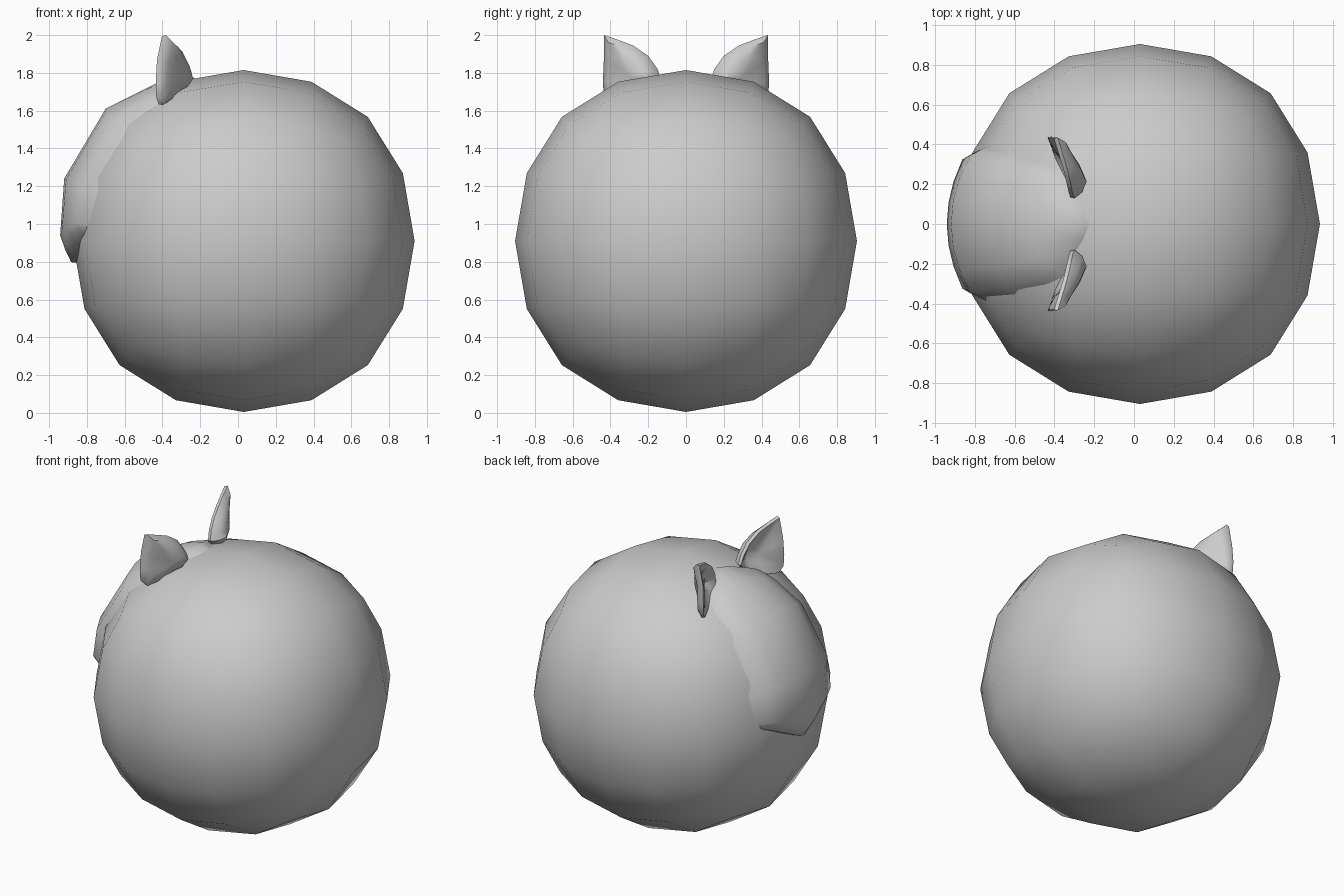
import bpy, bmesh
from math import sin, cos, radians, sqrt
from mathutils import Vector

if "Cube" in bpy.data.objects:
    bpy.data.objects.remove(bpy.data.objects["Cube"])

CENTRE = Vector((0.03, 0, 0.91))

def make_object(name, verts, faces, angle=None):
    mesh = bpy.data.meshes.new(name)
    mesh.from_pydata(verts, [], faces)
    bm = bmesh.new()
    bm.from_mesh(mesh)
    bmesh.ops.recalc_face_normals(bm, faces=bm.faces)
    bm.to_mesh(mesh)
    bm.free()
    obj = bpy.data.objects.new(name, mesh)
    bpy.context.collection.objects.link(obj)
    bpy.ops.object.select_all(action='DESELECT')
    bpy.context.view_layer.objects.active = obj
    obj.select_set(True)
    if angle is None:
        bpy.ops.object.shade_smooth()
    else:
        bpy.ops.object.shade_smooth_by_angle(angle=radians(angle))
    return obj

# Round body: a cube rounded by two subdivision levels
bpy.ops.mesh.primitive_cube_add(size=2.156, location=CENTRE)
body = bpy.context.object
body.name = "body"
sub = body.modifiers.new("rounding", 'SUBSURF')
sub.levels = sub.render_levels = 2
bpy.ops.object.shade_smooth()

# Raised face plate on the -x side
# rows: centre elevation, centre radius, edge elevation, edge radius, half width
rows = [(75, 0.88, 67, 0.87, 0.23),
        (71, 0.93, 63, 0.93, 0.235),
        (60.5, 0.955, 56, 0.945, 0.27),
        (43.8, 1.012, 42, 0.965, 0.32),
        (19.2, 1.006, 19, 0.965, 0.345),
        (1.8, 0.972, 6, 0.955, 0.325),
        (-3.0, 0.945, 4.5, 0.935, 0.32),
        (-7.0, 0.92, 2.5, 0.91, 0.31),
        (-8.0, 0.86, 1.5, 0.86, 0.31)]
steps = [-1, -0.66, -0.33, 0, 0.33, 0.66, 1]

def on_ball(elev, radius, y):
    flat = sqrt(radius ** 2 - y ** 2)
    return CENTRE + Vector((-flat * cos(radians(elev)), y, flat * sin(radians(elev))))

verts, faces = [], []
for ce, cr, ee, er, w in rows:
    verts.append(on_ball(ee, 0.875, -w - 0.065))
    for s in steps:
        a, b = abs(s), s * s
        verts.append(on_ball(ce + (ee - ce) * a, cr + (er - cr) * b, s * w))
    verts.append(on_ball(ee, 0.875, w + 0.065))
n = len(steps) + 2
for i in range(len(rows) - 1):
    for j in range(n - 1):
        k = i * n + j
        faces.append((k, k + 1, k + n + 1, k + n))
plate = make_object("face_plate", verts, faces)

# Pointed cupped ears: leaf outline (y, z), hollow towards -x
outline = [(0.13, 1.76), (0.15, 1.82), (0.20, 1.89), (0.28, 1.945), (0.36, 1.975),
           (0.435, 2.0), (0.435, 1.87), (0.44, 1.75), (0.435, 1.67), (0.40, 1.63),
           (0.30, 1.65), (0.18, 1.70)]
MID = (0.30, 1.78)

def ear(name, side):
    verts, n = [], len(outline)
    # rings: scale towards the middle, bow, offset in x
    for scale, dx in ((0.5, 0.062), (0.82, 0.04), (1.0, 0.0), (0.97, -0.02),
                      (0.82, -0.012), (0.5, 0.012)):
        for y, z in outline:
            base = -0.30 - 0.115 * (y - 0.13) / 0.31
            if z > 1.85:
                base += 0.03 * (z - 1.85) / 0.15
            yy = MID[0] + (y - MID[0]) * scale
            zz = MID[1] + (z - MID[1]) * scale
            verts.append((base + dx, side * yy, zz))
    faces = []
    for r in range(5):
        for i in range(n):
            j = (i + 1) % n
            faces.append((r * n + i, r * n + j, (r + 1) * n + j, (r + 1) * n + i))
    for r, x in ((0, -0.275), (5, -0.335)):
        verts.append((x, side * MID[0], MID[1]))
        c = len(verts) - 1
        faces += [(r * n + i, r * n + (i + 1) % n, c) for i in range(n)]
    return make_object(name, verts, faces, 45)

ear("ear_right", -1)
ear("ear_left", 1)
